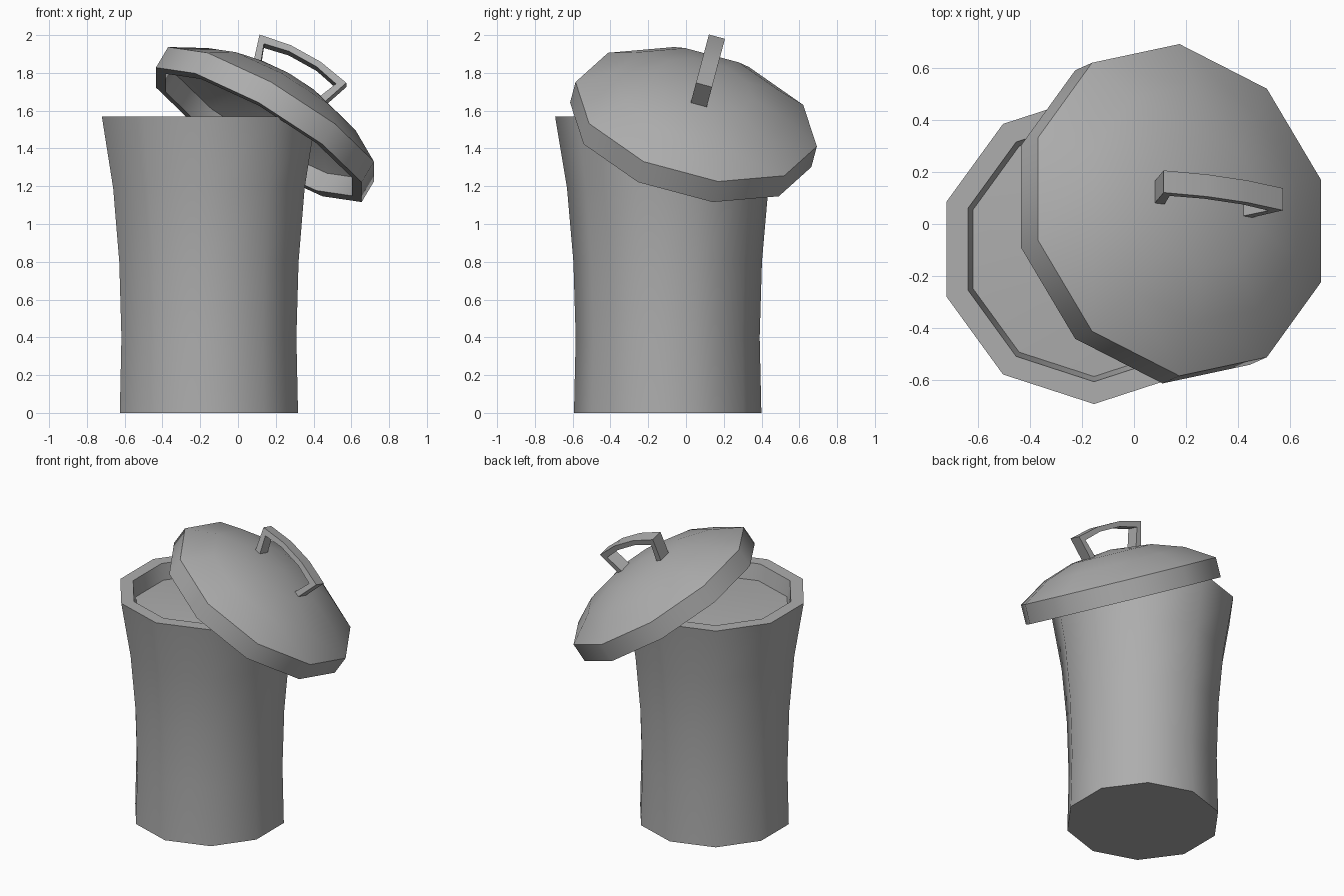
import bpy, bmesh
from math import sin, cos, radians
from mathutils import Vector, Matrix

if "Cube" in bpy.data.objects:
    bpy.data.objects.remove(bpy.data.objects["Cube"])

SIDES = 10

# Dark grey metal for every part
metal = bpy.data.materials.new("grey_metal")
metal.diffuse_color = (0.42, 0.42, 0.42, 1)
metal.use_nodes = True
metal.node_tree.nodes["Principled BSDF"].inputs["Base Color"].default_value = metal.diffuse_color


def finish(name, bm, matrix):
    bmesh.ops.recalc_face_normals(bm, faces=bm.faces)
    me = bpy.data.meshes.new(name)
    bm.to_mesh(me)
    bm.free()
    me.materials.append(metal)
    ob = bpy.data.objects.new(name, me)
    bpy.context.collection.objects.link(ob)
    ob.matrix_world = matrix
    me.shade_smooth()
    me.set_sharp_from_angle(angle=radians(40))
    return ob


def lathe(name, profile, matrix):
    """Revolve (radius, height) points into a ten-sided closed solid."""
    bm = bmesh.new()
    rings = []
    for r, z in profile:
        if r == 0:
            rings.append([bm.verts.new((0, 0, z))] * SIDES)
        else:
            angles = [radians(90 + 360 * i / SIDES) for i in range(SIDES)]
            rings.append([bm.verts.new((r * cos(a), r * sin(a), z)) for a in angles])
    for lo, hi in zip(rings, rings[1:]):
        for i in range(SIDES):
            j = (i + 1) % SIDES
            corners = list(dict.fromkeys((lo[i], lo[j], hi[j], hi[i])))
            bm.faces.new(corners)
    return finish(name, bm, matrix)


# Flared can with a thick rim and shallow filled interior
lathe("can_body", [
    (0, 0), (0.496, 0), (0.487, 0.4), (0.499, 0.8), (0.533, 1.19), (0.596, 1.57),
    (0.51, 1.57), (0.49, 1.46), (0.27, 1.475), (0, 1.48),
], Matrix.Translation((-0.154, -0.097, 0)))

# Tilted frame shared by lid and handle
along = Vector((0.571, -0.085, -0.318)).normalized()
normal = along.cross(Vector((0, 0.637, -0.17))).normalized()
across = normal.cross(along)
tilt = Matrix((along, across, normal)).transposed().to_4x4()
tilt.translation = (0.175, 0.054, 1.581)

# Domed hollow lid
lathe("lid", [
    (0, 0.208), (0.27, 0.18), (0.475, 0.113), (0.661, 0), (0.661, -0.13),
    (0.60, -0.13), (0.60, -0.02), (0.44, 0.075), (0.25, 0.135), (0, 0.16),
], tilt)

# Arched strap handle, mirrored outline extruded across its width
outer = [(-0.205, 0.15), (-0.265, 0.338), (-0.09, 0.37)]
inner = [(-0.16, 0.15), (-0.22, 0.306), (-0.085, 0.336)]
outer += [(-x, z) for x, z in reversed(outer)]
inner += [(-x, z) for x, z in reversed(inner)]
bm = bmesh.new()
sections = [[bm.verts.new((x, y, z)) for x, z, y in
             ((*o, -0.044), (*o, 0.044), (*n, 0.044), (*n, -0.044))]
            for o, n in zip(outer, inner)]
for s, t in zip(sections, sections[1:]):
    for k in range(4):
        bm.faces.new((s[k], s[(k + 1) % 4], t[(k + 1) % 4], t[k]))
bm.faces.new(sections[0])
bm.faces.new(sections[-1])
finish("lid_handle", bm, tilt)
